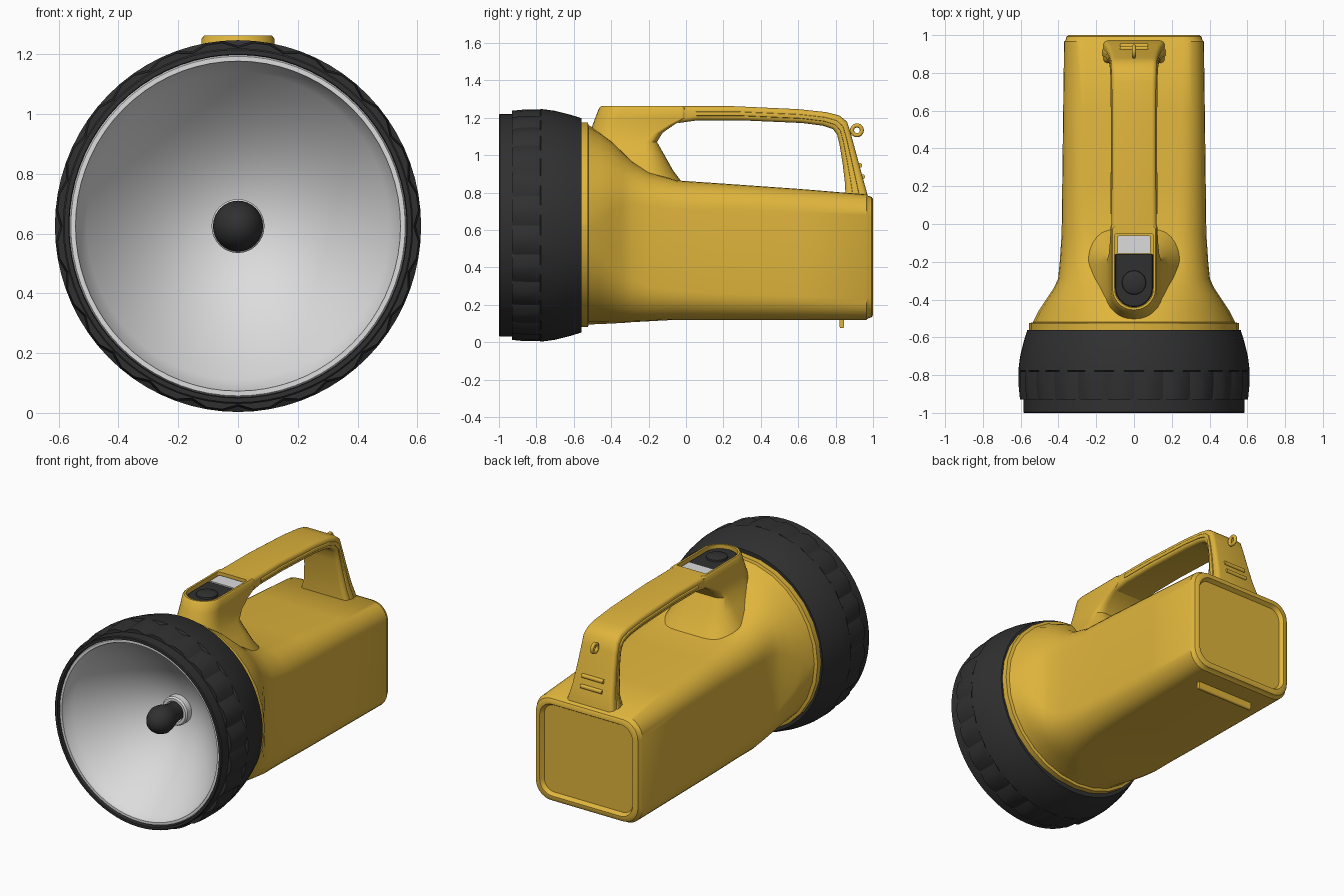
import bpy, bmesh, math
from mathutils import Vector


def material(name, rgb):
    m = bpy.data.materials.new(name)
    m.diffuse_color = (*rgb, 1)
    return m


YELLOW = material("yellow plastic", (0.74, 0.46, 0.045))
BLACK = material("black rubber", (0.03, 0.03, 0.03))
SILVER = material("silver reflector", (0.72, 0.72, 0.72))
AXIS_Z = 0.625


def finish(bm, name, mat, angle=38):
    bmesh.ops.remove_doubles(bm, verts=bm.verts, dist=1e-5)
    bmesh.ops.recalc_face_normals(bm, faces=bm.faces)
    me = bpy.data.meshes.new(name)
    bm.to_mesh(me)
    bm.free()
    me.materials.append(mat)
    ob = bpy.data.objects.new(name, me)
    bpy.context.collection.objects.link(ob)
    bpy.ops.object.select_all(action='DESELECT')
    ob.select_set(True)
    bpy.context.view_layer.objects.active = ob
    bpy.ops.object.shade_smooth_by_angle(angle=math.radians(angle))
    return ob


def loft(name, rings, mat, caps=(True, True), angle=38):
    bm = bmesh.new()
    vs = [[bm.verts.new(p) for p in r] for r in rings]
    n = len(vs[0])
    for a, b in zip(vs, vs[1:]):
        for i in range(n):
            j = (i + 1) % n
            bm.faces.new((a[i], a[j], b[j], b[i]))
    if caps[0]:
        bm.faces.new(vs[0])
    if caps[1]:
        bm.faces.new(vs[-1])
    return finish(bm, name, mat, angle)


def rrect(w, lo, hi, r0, r1, n=7):
    """Rounded rectangle, half width w, from lo to hi, corner radii r0 (low) and r1 (high)."""
    pts = []
    for k, (sx, c, r) in enumerate(((1, lo + r0, r0), (1, hi - r1, r1),
                                    (-1, hi - r1, r1), (-1, lo + r0, r0))):
        for i in range(n + 1):
            a = math.pi / 2 * (k - 1 + i / n)
            pts.append((sx * (w - r) + r * math.cos(a), c + r * math.sin(a)))
    return pts


def lathe(name, profile, mat, seg=72, groove=None, angle=38):
    """Spin (y, radius) points round the lamp axis; groove lowers every third column."""
    rings = []
    for k, (y, r) in enumerate(profile):
        ring = []
        for i in range(seg):
            a = 2 * math.pi * i / seg
            q = r - (0.018 if groove and k in groove and i % 3 == 0 else 0)
            ring.append((0.985 * q * math.sin(a), y, AXIS_Z + q * math.cos(a)))
        rings.append(ring)
    return loft(name, rings, mat, (False, False), angle)


# Rubber head ring with grip grooves
lathe("head_ring", [(-0.56, 0.50), (-0.56, 0.573), (-0.62, 0.592), (-0.70, 0.612), (-0.775, 0.622),
                    (-0.78, 0.622), (-0.86, 0.622), (-0.93, 0.615), (-0.93, 0.595),
                    (-0.995, 0.595), (-1.0, 0.59), (-1.0, 0.575), (-0.96, 0.572)],
      BLACK, groove=(5, 6, 7), angle=25)

# Reflector bowl with a flat rim
bowl = [(-0.97, 0.574), (-0.985, 0.568), (-0.985, 0.552)]
for i in range(15):
    r = 0.55 - (0.55 - 0.05) * i / 14
    bowl.append((-0.58 - 0.39 * (r / 0.55) ** 2, r))
lathe("reflector", bowl, SILVER)

# Bulb and its socket
lathe("bulb_socket", [(-0.56, 0.09), (-0.63, 0.09), (-0.64, 0.082), (-0.64, 0.065), (-0.60, 0.06)],
      SILVER, 32)
lathe("bulb", [(-0.865, 0), (-0.858, 0.03), (-0.84, 0.055), (-0.81, 0.075), (-0.775, 0.085),
               (-0.74, 0.08), (-0.70, 0.068), (-0.66, 0.058), (-0.58, 0.055)], BLACK, 32)

# Body: round collar turning into a rounded box, with a recessed back panel
body = [  # y, half width, bottom, top, corner radius
    (-0.57, 0.555, 0.08, 1.175, 0.545), (-0.525, 0.555, 0.08, 1.175, 0.545),
    (-0.52, 0.535, 0.095, 1.16, 0.53), (-0.46, 0.505, 0.097, 1.125, 0.47),
    (-0.40, 0.465, 0.10, 1.08, 0.38), (-0.34, 0.425, 0.103, 1.02, 0.29),
    (-0.29, 0.402, 0.107, 0.97, 0.23), (-0.20, 0.393, 0.112, 0.91, 0.185),
    (-0.05, 0.383, 0.12, 0.865, 0.155), (0.20, 0.38, 0.12, 0.848, 0.14),
    (0.60, 0.375, 0.12, 0.82, 0.125), (0.965, 0.37, 0.12, 0.79, 0.11),
    (0.975, 0.362, 0.128, 0.782, 0.11), (0.992, 0.357, 0.133, 0.777, 0.105),
    (1.0, 0.345, 0.145, 0.765, 0.10), (1.0, 0.325, 0.165, 0.745, 0.085),
    (0.975, 0.31, 0.18, 0.73, 0.07)]
loft("body", [[(x, y, z) for x, z in rrect(w, lo, hi, r, r)] for y, w, lo, hi, r in body],
     YELLOW, (False, True))

# Handle front column with a pocket for the switch
column = [  # z, front, back, half width, front radius, back radius
    (0.80, -0.54, 0.02, 0.29, 0.25, 0.18), (0.92, -0.54, -0.07, 0.235, 0.22, 0.15),
    (1.00, -0.535, -0.115, 0.185, 0.18, 0.10), (1.07, -0.525, -0.155, 0.148, 0.14, 0.06),
    (1.12, -0.512, -0.125, 0.134, 0.13, 0.04), (1.165, -0.498, -0.06, 0.127, 0.125, 0.03),
    (1.20, -0.485, 0.0, 0.124, 0.123, 0.02), (1.252, -0.465, 0.0, 0.122, 0.121, 0.02),
    (1.262, -0.455, -0.01, 0.114, 0.113, 0.02), (1.262, -0.443, -0.053, 0.102, 0.101, 0.01),
    (1.22, -0.443, -0.053, 0.102, 0.101, 0.01)]
loft("handle_column", [[(x, y, z) for x, y in rrect(w, lo, hi, r0, r1)]
                       for z, lo, hi, w, r0, r1 in column], YELLOW)

# Grip and rear leg: sections between an outer and an inner point
grip = [  # outer y, z, inner y, z, half width
    (-0.03, 1.262, -0.04, 1.172, 0.12), (0.05, 1.262, 0.06, 1.186, 0.119),
    (0.25, 1.262, 0.30, 1.186, 0.117), (0.60, 1.246, 0.62, 1.172, 0.117),
    (0.75, 1.23, 0.73, 1.158, 0.118), (0.82, 1.212, 0.785, 1.14, 0.12),
    (0.86, 1.18, 0.808, 1.11, 0.122), (0.88, 1.12, 0.822, 1.05, 0.124),
    (0.91, 1.01, 0.838, 0.95, 0.132), (0.945, 0.88, 0.85, 0.85, 0.145),
    (0.97, 0.79, 0.852, 0.80, 0.162), (0.975, 0.70, 0.86, 0.70, 0.175)]


def grip_rings(f0, f1, extra, r):
    rings = []
    for oy, oz, iy, iz, w in grip:
        o, i = Vector((0, oy, oz)), Vector((0, iy, iz))
        d = (o - i).normalized()
        size = (o - i).length
        rings.append([Vector((x, 0, 0)) + i + d * t
                      for x, t in rrect(w + extra, f0 * size, f1 * size, r, r, 4)])
    return rings


loft("handle_grip", grip_rings(0, 1, 0, 0.024), YELLOW)
loft("handle_side_rib", grip_rings(0.32, 0.62, 0.006, 0.005)[1:], YELLOW)

# Switch: tongue plate, round button, pale indicator window
loft("switch_plate", [[(x, y, z) for x, y in rrect(w, -0.44 + 0.1 - w, -0.16, w, 0.005)]
                      for z, w in ((1.215, 0.1), (1.236, 0.1), (1.24, 0.095))], BLACK)
loft("switch_button", [[(r * math.cos(a * math.pi / 16), -0.31 + r * math.sin(a * math.pi / 16), z)
                        for a in range(32)]
                       for z, r in ((1.235, 0.065), (1.25, 0.062), (1.257, 0.045), (1.261, 0.02))],
     BLACK)
loft("indicator_window", [[(x, y, z) for x, y in rrect(0.088, -0.157, -0.062, 0.006, 0.006, 3)]
                          for z in (1.215, 1.246)], SILVER)


# Small moulded bars: foot under the back, ridges on the rear leg
def bar(name, half, y, z, hy, hz):
    r = min(hy, hz) * 0.8
    ring = [(v[0], v[1]) for v in rrect(hy, -hz, hz, r, r, 4)]
    loft(name, [[(x, y + a, z + b) for a, b in ring] for x in (-half, half)], YELLOW)


bar("foot_bar", 0.20, 0.833, 0.102, 0.012, 0.027)
for k, (y, z) in enumerate(((0.928, 0.945), (0.943, 0.885))):
    bar("leg_ridge_%d" % (k + 1), 0.075, y, z, 0.013, 0.012)

# Strap eyelet behind the handle
bpy.ops.mesh.primitive_torus_add(major_radius=0.026, minor_radius=0.011, major_segments=24,
                                 minor_segments=10, location=(0, 0.914, 1.133),
                                 rotation=(0, math.pi / 2, 0))
eyelet = bpy.context.object
eyelet.name = "strap_eyelet"
eyelet.data.materials.append(YELLOW)
bpy.ops.object.shade_smooth()
